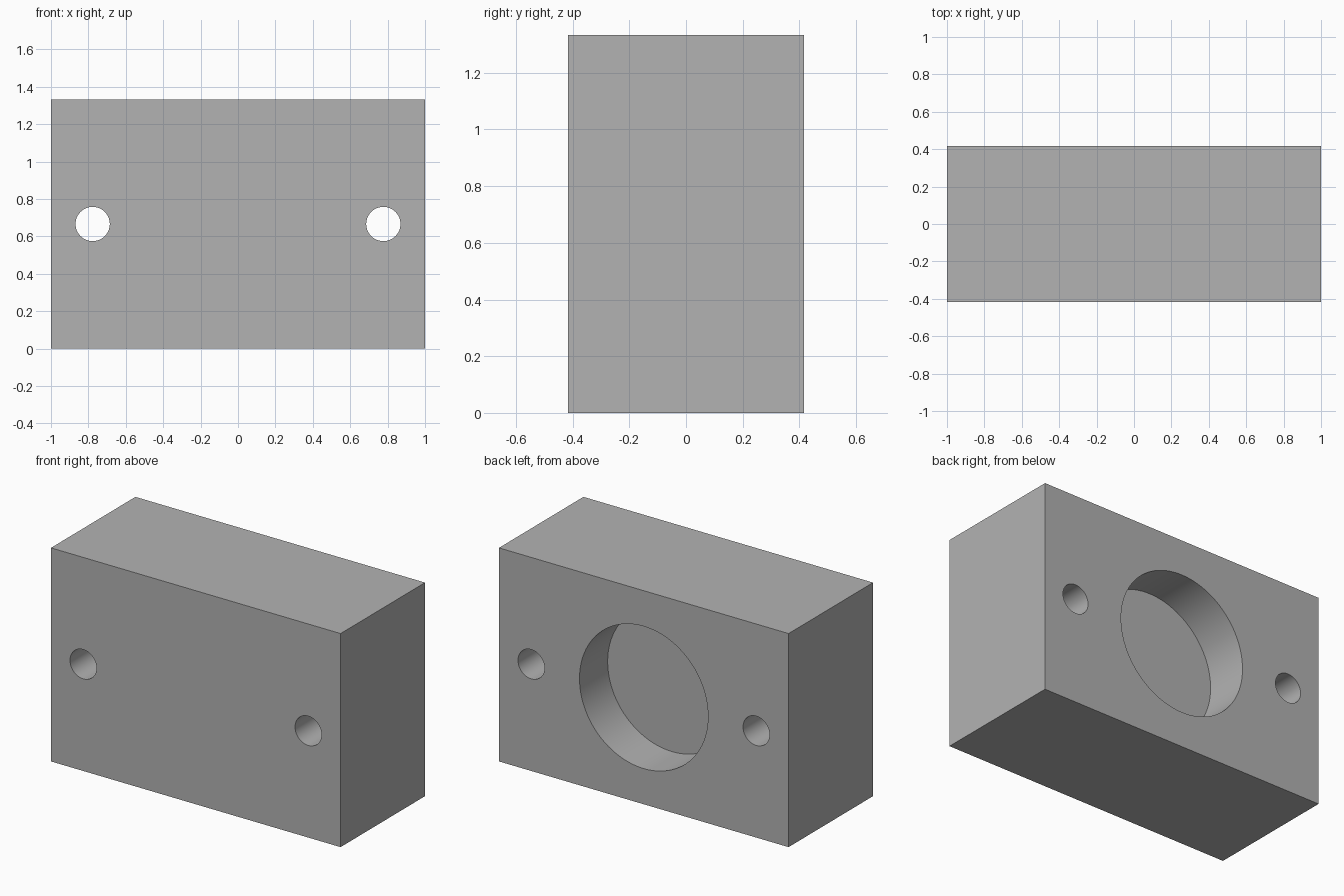
import bpy
import math

if "Cube" in bpy.data.objects:
    bpy.data.objects.remove(bpy.data.objects["Cube"], do_unlink=True)

WIDTH, DEPTH, HEIGHT = 2.0, 0.833, 1.333
HOLE_X, HOLE_R = 0.777, 0.0915
POCKET_R, POCKET_DEPTH = 0.444, 0.278

# Single plain grey
grey = bpy.data.materials.new("plain grey")
grey.use_nodes = True
colour = (0.448, 0.448, 0.448, 1)
grey.diffuse_color = colour
grey.node_tree.nodes["Principled BSDF"].inputs["Base Color"].default_value = colour

# Solid block
bpy.ops.mesh.primitive_cube_add(size=1, location=(0, 0, HEIGHT / 2))
block = bpy.context.object
block.name = "mounting_block"
block.scale = (WIDTH, DEPTH, HEIGHT)
bpy.ops.object.transform_apply(location=True, rotation=False, scale=True)
block.data.materials.append(grey)


def bore(name, x, radius, y_start, y_end):
    """Cut a round hole along y through the block at mid height."""
    bpy.ops.mesh.primitive_cylinder_add(
        vertices=96, radius=radius, depth=y_end - y_start,
        location=(x, (y_start + y_end) / 2, HEIGHT / 2),
        rotation=(math.pi / 2, 0, 0))
    cutter = bpy.context.object
    cutter.name = name
    cutter.hide_render = True
    cutter.data.materials.append(grey)
    cut = block.modifiers.new(name, "BOOLEAN")
    cut.operation = "DIFFERENCE"
    cut.solver = "EXACT"
    cut.object = cutter
    bpy.ops.object.select_all(action="DESELECT")
    block.select_set(True)
    bpy.context.view_layer.objects.active = block
    bpy.ops.object.modifier_apply(modifier=cut.name)
    bpy.data.objects.remove(cutter, do_unlink=True)


# Screw holes run right through; the round pocket is blind, from the back
for side, x in (("left", HOLE_X), ("right", -HOLE_X)):
    bore(side + "_screw_hole", x, HOLE_R, -DEPTH, DEPTH)
bore("round_pocket", 0, POCKET_R, DEPTH / 2 - POCKET_DEPTH, DEPTH)

bpy.ops.object.shade_smooth_by_angle(angle=math.radians(30))
